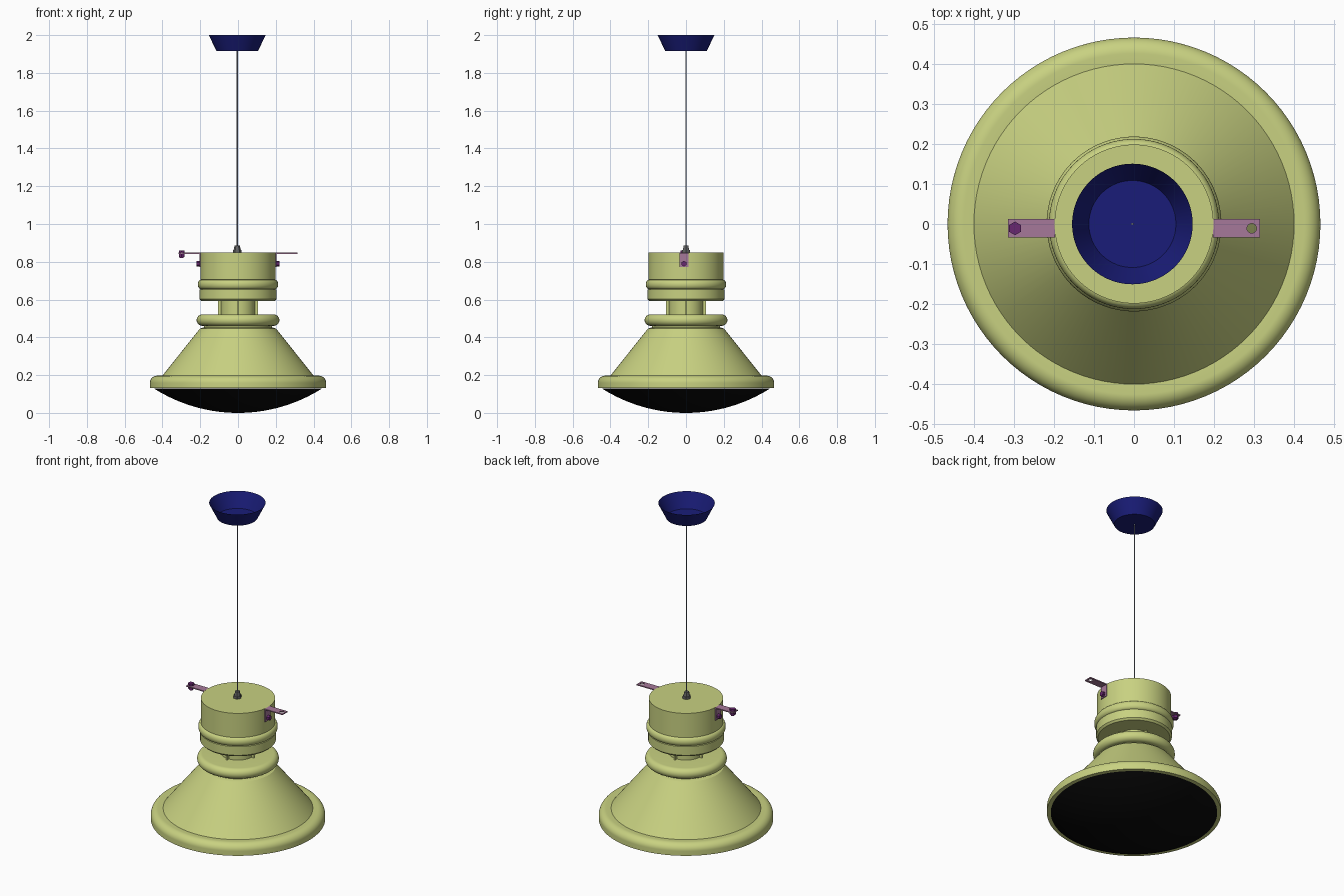
import bpy, bmesh, math
from mathutils import Matrix, Vector

if "Cube" in bpy.data.objects:
    bpy.data.objects.remove(bpy.data.objects["Cube"])


def mat(name, rgb):
    m = bpy.data.materials.new(name)
    m.diffuse_color = (*rgb, 1)
    m.use_nodes = True
    m.node_tree.nodes["Principled BSDF"].inputs["Base Color"].default_value = m.diffuse_color
    return m


OLIVE = mat("olive_enamel", (0.58, 0.64, 0.22))
BLUE = mat("blue_canopy", (0.010, 0.012, 0.19))
BLACK = mat("black_glass", (0.003, 0.003, 0.003))
MAUVE = mat("mauve_steel", (0.38, 0.19, 0.32))
PURPLE = mat("purple_bolt", (0.14, 0.02, 0.16))
DARK = mat("dark_grey", (0.13, 0.13, 0.13))
CABLE = mat("cable_grey", (0.25, 0.28, 0.36))


def finish(name, bm, material, smooth=True):
    bmesh.ops.remove_doubles(bm, verts=bm.verts, dist=1e-5)
    bmesh.ops.recalc_face_normals(bm, faces=bm.faces)
    me = bpy.data.meshes.new(name)
    bm.to_mesh(me)
    bm.free()
    ob = bpy.data.objects.new(name, me)
    bpy.context.collection.objects.link(ob)
    me.materials.append(material)
    bpy.ops.object.select_all(action='DESELECT')
    ob.select_set(True)
    bpy.context.view_layer.objects.active = ob
    if smooth:
        bpy.ops.object.shade_smooth_by_angle(angle=math.radians(32))
    return ob


def lathe(name, profile, material, x=0.0, y=0.0, steps=96, smooth=True):
    """Spin a (radius, z) profile around a vertical axis."""
    bm = bmesh.new()
    vs = [bm.verts.new((r, 0, z)) for r, z in profile]
    es = [bm.edges.new(p) for p in zip(vs, vs[1:])]
    bmesh.ops.spin(bm, geom=vs + es, cent=(0, 0, 0), axis=(0, 0, 1),
                   angle=2 * math.pi, steps=steps, use_merge=True)
    bmesh.ops.translate(bm, verts=bm.verts, vec=(x, y, 0))
    return finish(name, bm, material, smooth)


def arc(r, z, rad_r, rad_z, a0, a1, n=10):
    """Elliptical arc in the profile plane, angles in degrees."""
    ts = [math.radians(a0 + (a1 - a0) * i / n) for i in range(n + 1)]
    return [(r + rad_r * math.cos(t), z + rad_z * math.sin(t)) for t in ts]


def add_box(bm, lo, hi):
    lo, hi = Vector(lo), Vector(hi)
    bmesh.ops.create_cube(bm, size=1, matrix=Matrix.Translation((lo + hi) / 2)
                          @ Matrix.Diagonal((*(hi - lo), 1)))


def rod(name, p0, p1, radius, sides, material):
    p0, p1 = Vector(p0), Vector(p1)
    d = p1 - p0
    m = Matrix.Translation((p0 + p1) / 2) @ d.to_track_quat('Z', 'Y').to_matrix().to_4x4()
    bm = bmesh.new()
    bmesh.ops.create_cone(bm, cap_ends=True, segments=sides, radius1=radius,
                          radius2=radius, depth=d.length, matrix=m)
    return finish(name, bm, material, sides > 8)


# Ceiling canopy (open cup), cable and cable gland
lathe("ceiling_canopy", [(0.151, 2.0), (0.109, 1.915), (0, 1.915)], BLUE, x=-0.004)
rod("cable", (-0.004, 0, 0.87), (-0.004, 0, 1.92), 0.0032, 12, CABLE)
lathe("cable_gland", [(0, 0.845), (0.023, 0.845), (0.023, 0.862), (0.019, 0.862),
                      (0.014, 0.886), (0, 0.886)], DARK, x=-0.004, steps=6, smooth=False)

# Upper housing with its rounded band
lathe("upper_housing",
      [(0, 0.848), (0.199, 0.848), (0.199, 0.705)]
      + arc(0.195, 0.680, 0.018, 0.025, 80, -80)
      + [(0.203, 0.653), (0.203, 0.602), (0.193, 0.592), (0, 0.592)], OLIVE)

# Neck with four fins
lathe("neck", [(0, 0.595), (0.09, 0.595), (0.09, 0.518), (0, 0.518)], OLIVE)
bm = bmesh.new()
add_box(bm, (-0.106, -0.004, 0.516), (0.106, 0.004, 0.596))
add_box(bm, (-0.004, -0.106, 0.516), (0.004, 0.106, 0.596))
finish("neck_fins", bm, OLIVE, False)

# Rounded collar on top of the shade
lathe("collar",
      [(0, 0.521)] + arc(0.190, 0.491, 0.029, 0.030, 90, -90, 16)
      + [(0.180, 0.461), (0.180, 0.448), (0, 0.448)], OLIVE)

# Conical shade and its rolled rim
lathe("shade", [(0, 0.452), (0.185, 0.452), (0.202, 0.446), (0.401, 0.196)], OLIVE)
lathe("shade_rim",
      [(0.401, 0.196)] + arc(0.427, 0.158, 0.040, 0.039, 90, 0, 12)
      + [(0.467, 0.131), (0.443, 0.131)], OLIVE)

# Bulging glass lens
R = (0.446 ** 2 + 0.13 ** 2) / (2 * 0.13)
A = math.asin(0.446 / R)
lathe("lens", [(R * math.sin(A * i / 24), R - R * math.cos(A * i / 24))
               for i in range(24, -1, -1)], BLACK)

# L-shaped side brackets with bolts
Y = -0.011
for side, label in ((1, "right"), (-1, "left")):
    bm = bmesh.new()
    outline = [(0.198, 0.848), (0.315, 0.848), (0.315, 0.842),
               (0.204, 0.842), (0.204, 0.772), (0.198, 0.772)]
    face = bm.faces.new([bm.verts.new((side * x, -0.034, z)) for x, z in outline])
    ext = bmesh.ops.extrude_face_region(bm, geom=[face])
    bmesh.ops.translate(bm, vec=(0, 0.046, 0),
                        verts=[v for v in ext["geom"] if isinstance(v, bmesh.types.BMVert)])
    if face.is_valid and len(face.edges[0].link_faces) < 2:
        bm.faces.new(list(reversed(face.verts)))
    bracket = finish(label + "_bracket", bm, MAUVE, False)

    # Bolt hole through the free end
    cutter = rod("hole_cutter", (side * 0.295, Y, 0.80), (side * 0.295, Y, 0.90),
                 0.012, 24, MAUVE)
    cutter.hide_render = True
    bpy.context.view_layer.objects.active = bracket
    mod = bracket.modifiers.new("hole", 'BOOLEAN')
    mod.operation, mod.object, mod.solver = 'DIFFERENCE', cutter, 'EXACT'
    bpy.ops.object.modifier_apply(modifier="hole")
    bpy.data.objects.remove(cutter)

    # Fixing bolt into the housing
    rod(label + "_fixing_bolt", (side * 0.198, Y, 0.79), (side * 0.219, Y, 0.79),
        0.015, 6, PURPLE)

# Loose bolt and nut on the left bracket
rod("clamp_bolt_head", (-0.298, Y, 0.847), (-0.298, Y, 0.860), 0.017, 6, PURPLE)
rod("clamp_bolt_shank", (-0.298, Y, 0.820), (-0.298, Y, 0.850), 0.0105, 20, PURPLE)
rod("clamp_bolt_nut", (-0.298, Y, 0.826), (-0.298, Y, 0.842), 0.017, 6, PURPLE)
